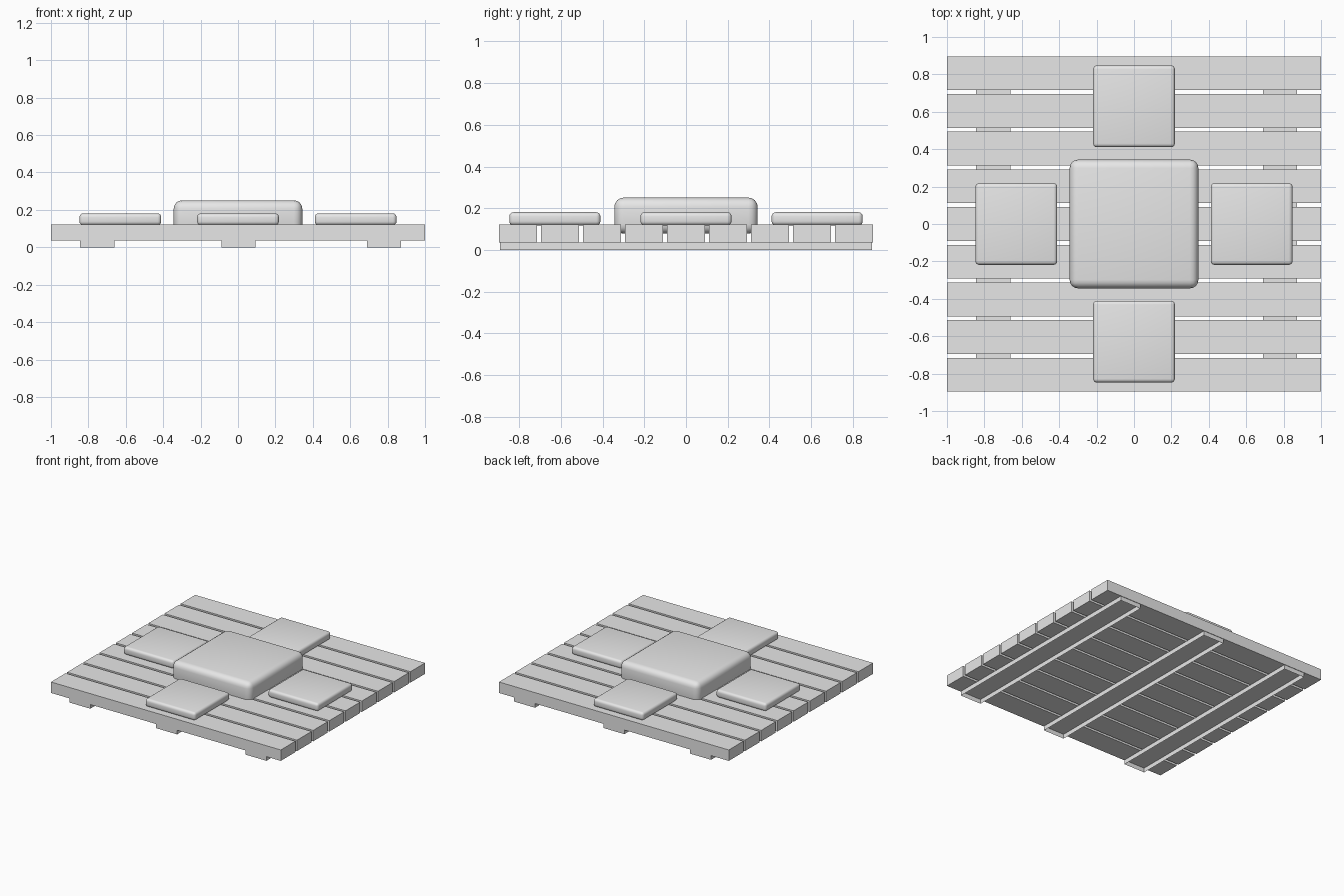
import bpy
import bmesh

default = bpy.data.objects.get("Cube")
if default:
    bpy.data.objects.remove(default, do_unlink=True)

# One flat colour for everything
grey = bpy.data.materials.new("plain_grey")
grey.use_nodes = True
colour = (0.8, 0.8, 0.8, 1)
grey.diffuse_color = colour
grey.node_tree.nodes["Principled BSDF"].inputs["Base Color"].default_value = colour


def box(name, centre, size, bottom, top, open_below=False):
    """Box centred on (x, y) between two heights, optionally without a bottom."""
    bm = bmesh.new()
    bmesh.ops.create_cube(bm, size=1)
    if open_below:
        bm.normal_update()
        under = [f for f in bm.faces if f.normal.z < -0.5]
        bmesh.ops.delete(bm, geom=under, context="FACES_ONLY")
    bmesh.ops.scale(bm, vec=(size[0], size[1], top - bottom), verts=bm.verts)
    mesh = bpy.data.meshes.new(name)
    bm.to_mesh(mesh)
    bm.free()
    mesh.materials.append(grey)
    obj = bpy.data.objects.new(name, mesh)
    obj.location = (centre[0], centre[1], (bottom + top) / 2)
    bpy.context.collection.objects.link(obj)
    return obj


def cushion(name, centre, width, bottom, top, radius):
    """Soft rounded box, smooth shaded."""
    obj = box(name, centre, (width, width), bottom, top)
    bevel = obj.modifiers.new("rounded_edges", "BEVEL")
    bevel.width = radius
    bevel.segments = 4
    for face in obj.data.polygons:
        face.use_smooth = True


# Deck slats running side to side
SLATS, PITCH = 9, 0.2015
for i in range(SLATS):
    y = (i - (SLATS - 1) / 2) * PITCH
    box(f"slat_{i + 1}", (0, y), (2, 0.181), 0.035, 0.121)

# Hollow runners under the slats, running front to back
for side, x in (("right", -0.752), ("middle", 0.003), ("left", 0.781)):
    box(f"runner_{side}", (x, 0), (0.183, 1.785), 0, 0.035, open_below=True)

# Central table block with four seat cushions around it
cushion("centre_table", (0, 0), 0.688, 0.078, 0.251, 0.045)
for side, dx, dy in (("left", 1, 0), ("right", -1, 0), ("back", 0, 1), ("front", 0, -1)):
    cushion(f"seat_cushion_{side}", (dx * 0.629, dy * 0.629), 0.437, 0.118, 0.181, 0.02)
